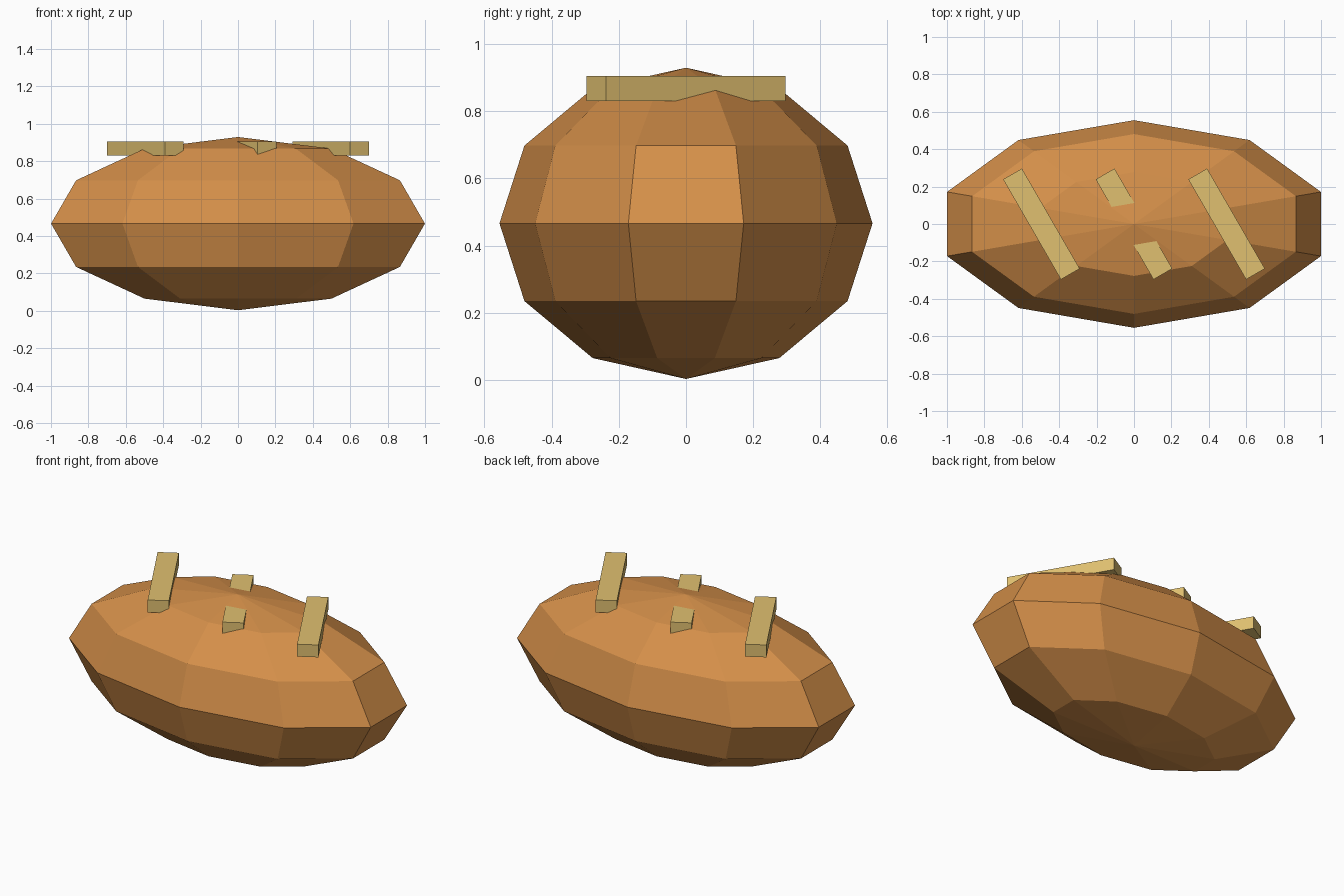
import bpy
import bmesh
from math import radians
from mathutils import Matrix

cube = bpy.data.objects.get("Cube")
if cube:
    bpy.data.objects.remove(cube, do_unlink=True)


def material(name, rgb):
    mat = bpy.data.materials.new(name)
    mat.use_nodes = True
    mat.diffuse_color = (*rgb, 1)
    mat.node_tree.nodes["Principled BSDF"].inputs["Base Color"].default_value = (*rgb, 1)
    return mat


def add_object(name, bm, mat):
    mesh = bpy.data.meshes.new(name)
    bm.to_mesh(mesh)
    bm.free()
    mesh.materials.append(mat)
    obj = bpy.data.objects.new(name, mesh)
    bpy.context.collection.objects.link(obj)
    return obj


crust = material("crust_brown", (0.658, 0.275, 0.067))
score = material("score_tan", (0.745, 0.527, 0.162))

# Loaf: a stretched ten-sided sphere, with a corner on the front and back
MID_Z = 0.466
bm = bmesh.new()
bmesh.ops.create_uvsphere(bm, u_segments=10, v_segments=6, radius=1)
front_reach = max(v.co.y for v in bm.verts)
if front_reach < 0.99:
    bmesh.ops.rotate(bm, verts=bm.verts, matrix=Matrix.Rotation(radians(18), 3, "Z"))
bmesh.ops.scale(bm, verts=bm.verts, vec=(1.051, 0.555, 0.463))
loaf = add_object("loaf", bm, crust)
loaf.location.z = MID_Z

# Score strips: three slanted bars sunk into the top
for name, x in (("right_score", -0.495), ("middle_score", 0), ("left_score", 0.495)):
    bm = bmesh.new()
    bmesh.ops.create_cube(bm, size=1)
    bmesh.ops.scale(bm, verts=bm.verts, vec=(0.116, 0.618, 0.074))
    strip = add_object(name, bm, score)
    strip.location = (x, 0, 0.867)
    strip.rotation_euler.z = radians(30)
